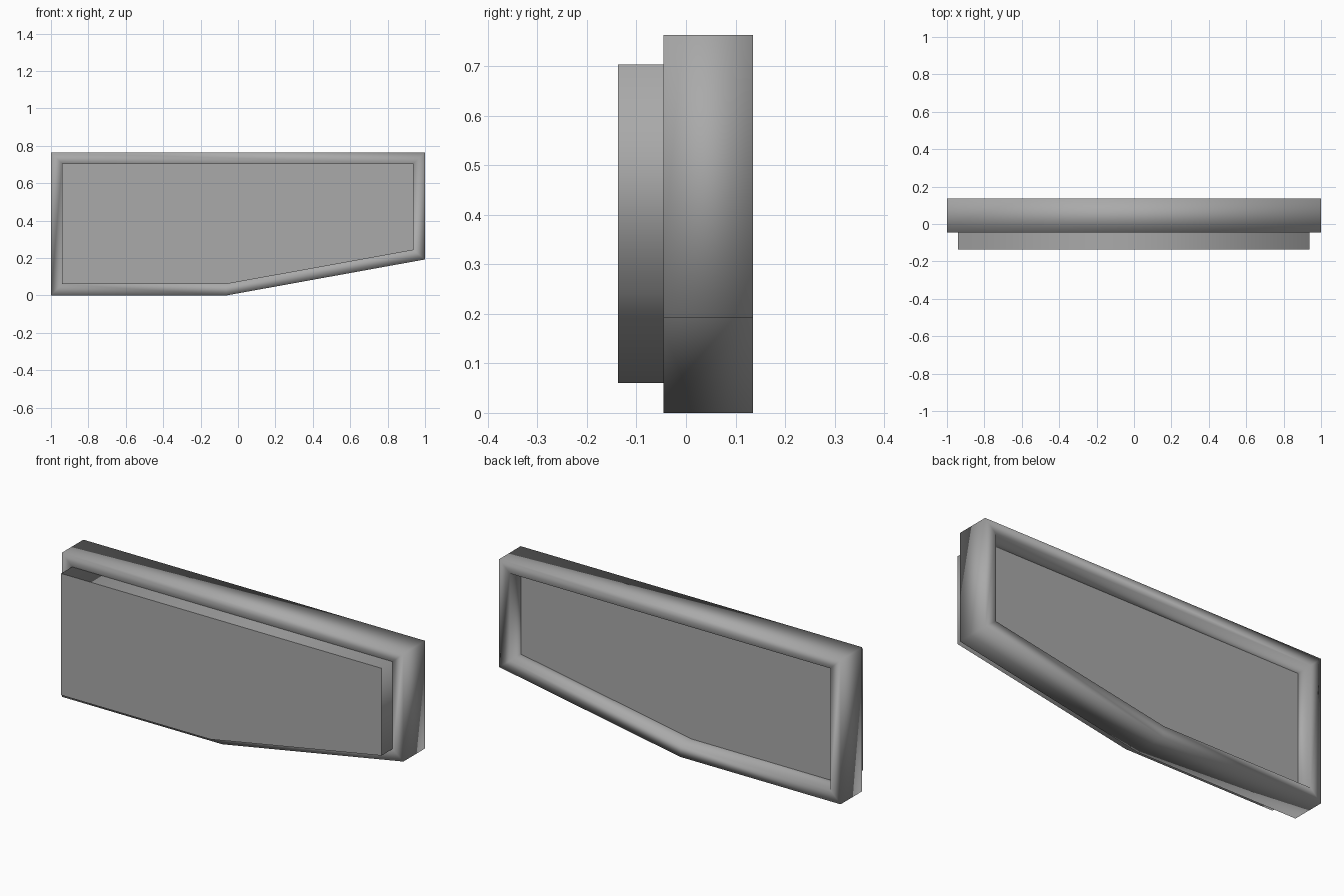
import bpy
import bmesh

cube = bpy.data.objects.get("Cube")
if cube:
    bpy.data.objects.remove(cube, do_unlink=True)

grey = bpy.data.materials.new("mid_grey")
grey.use_nodes = True
colour = (0.4, 0.4, 0.4, 1)
grey.diffuse_color = colour
grey.node_tree.nodes["Principled BSDF"].inputs["Base Color"].default_value = colour

# Five-sided profiles (x, z), counter-clockwise from the front
OUTER = [(-1, 0), (-0.06, 0), (1, 0.192), (1, 0.763), (-1, 0.763)]
OPENING = [(-0.94, 0.06), (-0.065, 0.06), (0.937, 0.242), (0.937, 0.704), (-0.94, 0.704)]


def loft(name, sections, closed):
    """Bridge profiles at successive depths; join last to first, or cap both ends."""
    bm = bmesh.new()
    rings = [[bm.verts.new((x, y, z)) for x, z in prof] for prof, y in sections]
    pairs = list(zip(rings, rings[1:]))
    if closed:
        pairs.append((rings[-1], rings[0]))
    for a, b in pairs:
        for i in range(len(a)):
            j = (i + 1) % len(a)
            bm.faces.new((a[i], a[j], b[j], b[i]))
    if not closed:
        # Flat caps with a crisp border
        for ring in (rings[0], rings[-1]):
            for edge in bm.faces.new(ring).edges:
                edge.smooth = False
    bmesh.ops.recalc_face_normals(bm, faces=bm.faces)
    for f in bm.faces:
        f.smooth = True
    mesh = bpy.data.meshes.new(name)
    bm.to_mesh(mesh)
    bm.free()
    mesh.materials.append(grey)
    obj = bpy.data.objects.new(name, mesh)
    bpy.context.collection.objects.link(obj)


# Surrounding frame with an opening right through it
loft("frame", [(OPENING, -0.045), (OUTER, -0.045), (OUTER, 0.135), (OPENING, 0.135)], True)

# Panel filling the opening, pushed forward so the back is recessed
loft("inset_panel", [(OPENING, -0.137), (OPENING, 0.043)], False)
